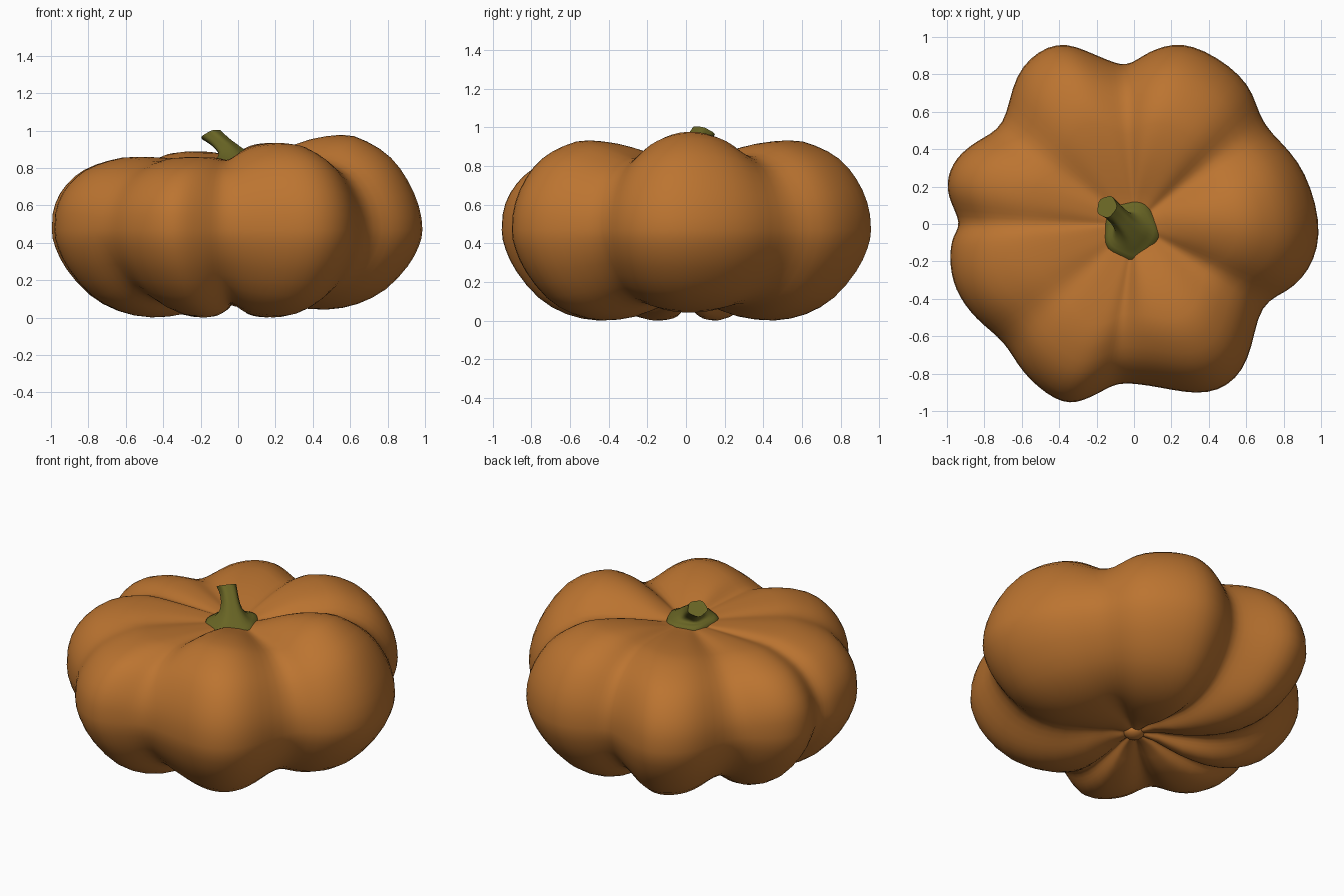
import bpy, bmesh, math
from mathutils import Vector

cube = bpy.data.objects.get("Cube")
if cube:
    bpy.data.objects.remove(cube, do_unlink=True)


def make_material(name, colour):
    mat = bpy.data.materials.new(name)
    mat.use_nodes = True
    mat.diffuse_color = (*colour, 1)
    mat.node_tree.nodes["Principled BSDF"].inputs["Base Color"].default_value = (*colour, 1)
    return mat


def spline(points, t):
    """Catmull-Rom curve through points, t running from zero to len - 1."""
    pts = [Vector(p) for p in points]
    pts = [pts[0] * 2 - pts[1]] + pts + [pts[-1] * 2 - pts[-2]]
    i = min(int(t), len(points) - 2)
    f = t - i
    a, b, c, d = pts[i:i + 4]
    return (b * 2 + (c - a) * f + (a * 2 - b * 5 + c * 4 - d) * f * f
            + (b * 3 - a - c * 3 + d) * f ** 3) / 2


def skin(name, rings, material):
    """Joins closed rings of points into a capped, smooth shaded surface."""
    bm = bmesh.new()
    loops = [[bm.verts.new(p) for p in ring] for ring in rings]
    n = len(loops[0])
    for low, high in zip(loops, loops[1:]):
        for i in range(n):
            j = (i + 1) % n
            bm.faces.new((low[i], low[j], high[j], high[i]))
    bm.faces.new(loops[0])
    bm.faces.new(loops[-1])
    bmesh.ops.recalc_face_normals(bm, faces=bm.faces)
    mesh = bpy.data.meshes.new(name)
    bm.to_mesh(mesh)
    bm.free()
    mesh.materials.append(material)
    obj = bpy.data.objects.new(name, mesh)
    bpy.context.collection.objects.link(obj)
    bpy.ops.object.select_all(action='DESELECT')
    bpy.context.view_layer.objects.active = obj
    obj.select_set(True)
    bpy.ops.object.shade_smooth_by_angle(angle=math.radians(65))


orange = make_material("pumpkin orange", (.5, .175, .03))
green = make_material("stem green", (.14, .13, .018))

# Each lobe: (crown height, height of its first valley, shoulder power, crest position,
# crest power, underside lift), then that valley and three points around the outer edge
lobes = [
    ((.985, .82, 1, .57, 1.7, .04), (.67, -.42), (.88, -.32), (1, -.06), (.9, .31)),
    ((.935, .82, .85, .5, 2.3, 0), (.68, .53), (.6, .77), (.31, .96), (.1, .93)),
    ((.89, .86, .8, .5, 2.3, 0), (-.04, .835), (-.2, .9), (-.41, .97), (-.62, .82)),
    ((.86, .82, .7, .5, 2.5, 0), (-.69, .52), (-.86, .43), (-.97, .32), (-1, .17)),
    ((.86, .82, .7, .5, 2.5, 0), (-.92, 0), (-.98, -.1), (-.97, -.31), (-.86, -.49)),
    ((.86, .83, .75, .5, 2.5, 0), (-.69, -.63), (-.58, -.81), (-.38, -.96), (-.22, -.92)),
    ((.935, .83, .85, .5, 2.3, 0), (-.09, -.845), (.1, -.865), (.4, -.91), (.6, -.76)),
]
STEPS = 18
EQUATOR, CENTRE_TOP = .47, .825

# Cross-section as (share of radius, level): 0 underside, 1 equator, 2 crown, then inwards
section = [(.03, .19), (.15, .15), (.3, .04), (.48, 0), (.65, .07), (.8, .25),
           (.92, .54), (.98, .79), (1, 1), (.98, 1.25), (.92, 1.52), (.83, 1.76),
           (.7, 1.93), (.56, 2), (.4, 1.85), (.25, 1.5), (.12, 1.12), (.02, 1)]
PEAK = 13

# Walk around the lobes: edge x, edge y, crown height, roundness, shoulder power, underside lift
around = []
for k, (shape, *edge) in enumerate(lobes):
    following = lobes[(k + 1) % len(lobes)]
    edge.append(following[1])
    height, valley, shoulder, crest, power, lift = shape
    for s in range(STEPS):
        t = s / STEPS
        skewed = t ** (math.log(.5) / math.log(crest))
        bulge = 1 - abs(2 * skewed - 1) ** power
        low = valley + (following[0][1] - valley) * t
        p = spline(edge, t * 4)
        around.append(Vector((p.x, p.y, low + (height - low) * bulge, bulge,
                              .85 + (shoulder - .85) * bulge,
                              .1 * (1 - bulge) + lift * bulge)))

# Soften the creases between lobes
for _ in range(4):
    around = [(around[i - 1] + around[i] * 2 + around[(i + 1) % len(around)]) / 4
              for i in range(len(around))]

# Pumpkin body
rings = []
for m in range((len(section) - 1) * 2 + 1):
    share, level = spline(section, m / 2)
    share = min(share, 1)
    ring = []
    for x, y, crown, bulge, shoulder, lift in around:
        if m > PEAK * 2:
            z = CENTRE_TOP + (crown - CENTRE_TOP) * max(0, level - 1)
        elif level > 1:
            z = EQUATOR + (crown - EQUATOR) * min(1, level - 1) ** shoulder
        else:
            z = level * EQUATOR + lift * (1 - level) * min(1, share * 3)
        ring.append((x * share, y * share, max(z, 0)))
    rings.append(ring)
skin("pumpkin_body", rings, orange)

# Blossom scar in the hollow underneath
bpy.ops.mesh.primitive_uv_sphere_add(segments=16, ring_count=8, radius=.06, location=(0, 0, .1))
scar = bpy.context.object
scar.name = "blossom_scar"
scar.scale.z = .7
scar.data.materials.append(orange)
bpy.ops.object.shade_smooth()

# Ribbed, leaning stem with a flared foot: centre and radius along its length
stem = [(-.015, -.035, .81, .15), (-.015, -.035, .84, .14), (-.025, -.03, .86, .095),
        (-.045, -.005, .89, .062), (-.08, .035, .925, .05), (-.115, .07, .955, .05),
        (-.145, .092, .978, .055)]
rings = []
for m in range((len(stem) - 1) * 2 + 1):
    x, y, z, radius = spline(stem, m / 2)
    tilt = .6 * min(1, max(0, (m - 3) / 4))
    axis = Vector((-.7 * tilt, .6 * tilt, 1)).normalized()
    turn = Vector((0, 0, 1)).rotation_difference(axis)
    ring = []
    for i in range(30):
        a = math.tau * i / 30
        r = radius * (1 + .05 * math.cos(5 * a + .5))
        ring.append(Vector((x, y, z)) + turn @ Vector((r * math.cos(a), r * 1.08 * math.sin(a), 0)))
    rings.append(ring)
skin("stem", rings, green)
